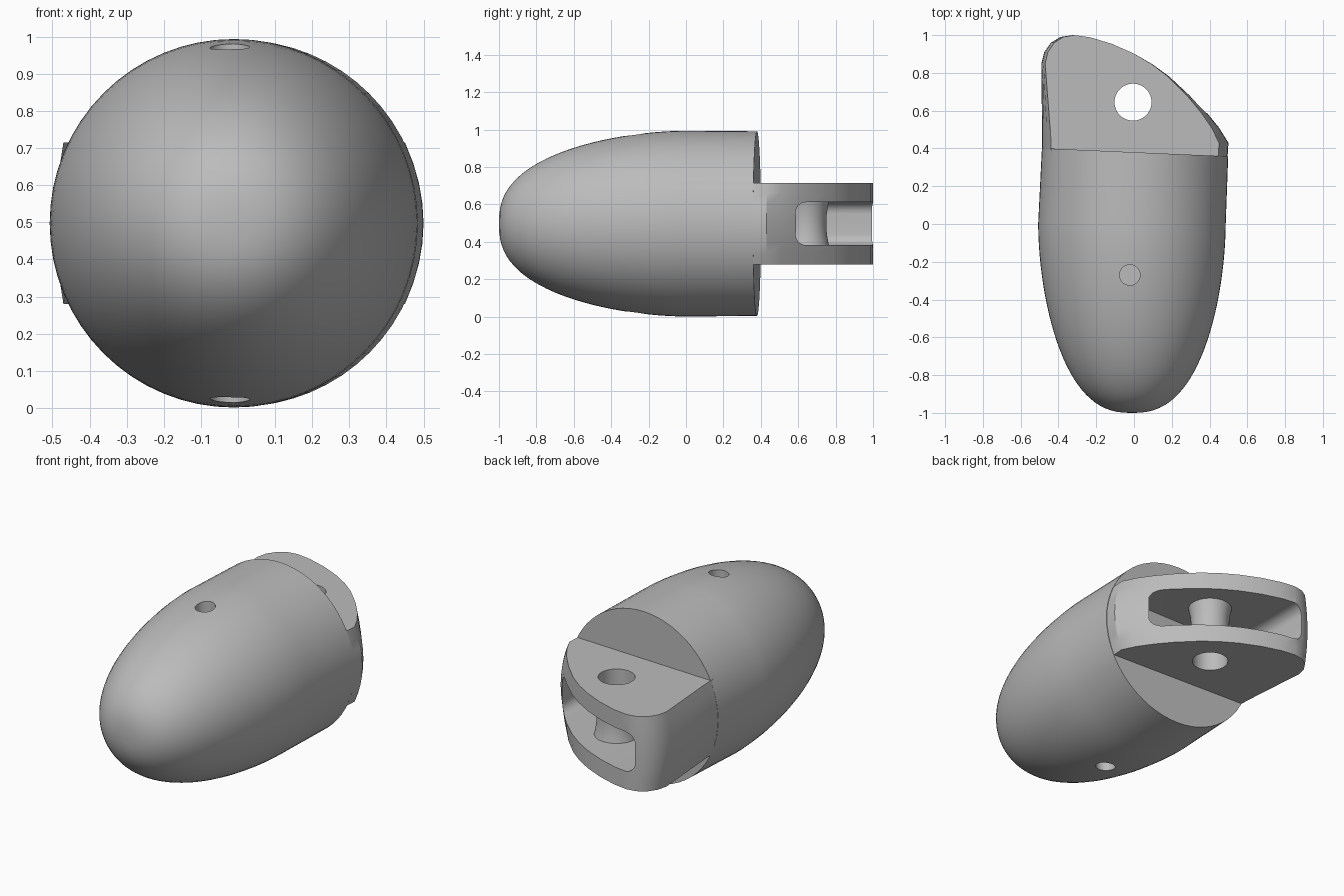
import bpy, bmesh, math
from mathutils import Matrix, Vector

cube = bpy.data.objects.get("Cube")
if cube:
    bpy.data.objects.remove(cube)

MID = 0.4975         # height of the long axis
HALF = 0.2175        # half thickness of the rear tongue
HOLE = (-0.005, 0.645)

grey = bpy.data.materials.new("plain_grey")
grey.use_nodes = True
grey.diffuse_color = (0.5, 0.5, 0.5, 1)
grey.node_tree.nodes["Principled BSDF"].inputs["Base Color"].default_value = (0.5, 0.5, 0.5, 1)


def make(name, bm):
    bmesh.ops.recalc_face_normals(bm, faces=bm.faces)
    mesh = bpy.data.meshes.new(name)
    bm.to_mesh(mesh)
    bm.free()
    mesh.materials.append(grey)
    obj = bpy.data.objects.new(name, mesh)
    bpy.context.collection.objects.link(obj)
    return obj


def loft(name, rings, capped=True):
    """Bridge equal-length rings of points; cap the ends or close the loop."""
    bm = bmesh.new()
    rows = [[bm.verts.new(p) for p in ring] for ring in rings]
    pairs = list(zip(rows, rows[1:]))
    if capped:
        bm.faces.new(rows[0])
        bm.faces.new(rows[-1])
    else:
        pairs.append((rows[-1], rows[0]))
    for a, b in pairs:
        for i in range(len(a)):
            j = (i + 1) % len(a)
            bm.faces.new((a[i], a[j], b[j], b[i]))
    return make(name, bm)


def circle(r, z, n=48):
    return [Vector((r * math.cos(2 * math.pi * i / n), r * math.sin(2 * math.pi * i / n), z))
            for i in range(n)]


def cylinder(name, x, y, r, z0, z1):
    obj = loft(name, [circle(r, z0), circle(r, z1)])
    obj.data.transform(Matrix.Translation((x, y, 0)))
    return obj


def cut(obj, cutter):
    mod = obj.modifiers.new("cut", 'BOOLEAN')
    mod.operation = 'DIFFERENCE'
    mod.solver = 'EXACT'
    mod.object = cutter
    bpy.context.view_layer.objects.active = obj
    bpy.ops.object.modifier_apply(modifier=mod.name)
    bpy.data.objects.remove(cutter)


def smooth(obj):
    bpy.ops.object.select_all(action='DESELECT')
    obj.select_set(True)
    bpy.context.view_layer.objects.active = obj
    bpy.ops.object.shade_smooth_by_angle(angle=math.radians(32))


# Bullet body: blunt rounded nose, then a straight rear that leans slightly to +x
STEPS = 28
R = 0.4965
rings = []
for i in range(STEPS + 1):
    d = math.cos(math.pi / 2 * max(i, 0.1) / STEPS)
    rings.append(circle(R * (1 - d ** 1.8) ** 0.4, -d, 64))
lean = Matrix.Rotation(math.radians(2.5), 4, 'Y')
rings.append([lean @ p for p in circle(0.4935, 0.38, 64)])
body = loft("bullet_body", rings)
body.data.transform(Matrix.Translation((-0.011, 0, MID)) @ Matrix.Rotation(math.radians(-90), 4, 'X'))

# Small blind holes in the top and bottom of the nose
for z0, z1 in ((0.82, 1.1), (-0.1, 0.175)):
    cut(body, cylinder("nose_hole_cutter", -0.022, -0.27, 0.054, z0, z1))
smooth(body)

# Rear tongue: swept outline, as round as the body at its root and flatter behind
OUTLINE = [(0.492, 0.3), (0.5, 0.43), (0.45, 0.51), (0.385, 0.59), (0.3, 0.68), (0.19, 0.78),
           (0.1, 0.845), (0, 0.902), (-0.12, 0.953), (-0.24, 0.988), (-0.33, 1), (-0.39, 0.99),
           (-0.44, 0.96), (-0.475, 0.91), (-0.49, 0.85), (-0.487, 0.45), (-0.484, 0.3)]


def inset(y):
    return 0.1 - 0.06 * min(max((y - 0.43) / 0.42, 0), 1)


rings = []
for k in range(-4, 5):
    t = k / 4
    rings.append([(x * (1 - inset(y) * t * t), y, MID + HALF * t) for x, y in OUTLINE])
tongue = loft("rear_tongue", rings)

# Slot with rounded ends, open along the curved rear
X0, X1, H, C = -0.368, 0.386, 0.115, 0.06
section = []
for cx, cz, start in ((X1 - C, H - C, 0), (X0 + C, H - C, 90),
                      (X0 + C, C - H, 180), (X1 - C, C - H, 270)):
    for s in range(7):
        a = math.radians(start + 15 * s)
        section.append((cx + C * math.cos(a), MID + cz + C * math.sin(a)))
cut(tongue, loft("slot_cutter", [[(x, y, z) for x, z in section] for y in (0.42, 1.3)]))

# Vertical pin hole
cut(tongue, cylinder("pin_hole_cutter", *HOLE, 0.098, 0.1, 0.9))
smooth(tongue)

# Hollow waisted spool crossing the slot around the pin hole
rings = []
for k in range(-6, 7):
    t = k / 6
    rings.append(circle(0.105 + 0.014 * t * t, MID + H * t))
rings += [circle(0.098, MID + H), circle(0.098, MID - H)]
spool = loft("slot_spool", rings, capped=False)
spool.data.transform(Matrix.Translation((*HOLE, 0)))
smooth(spool)
